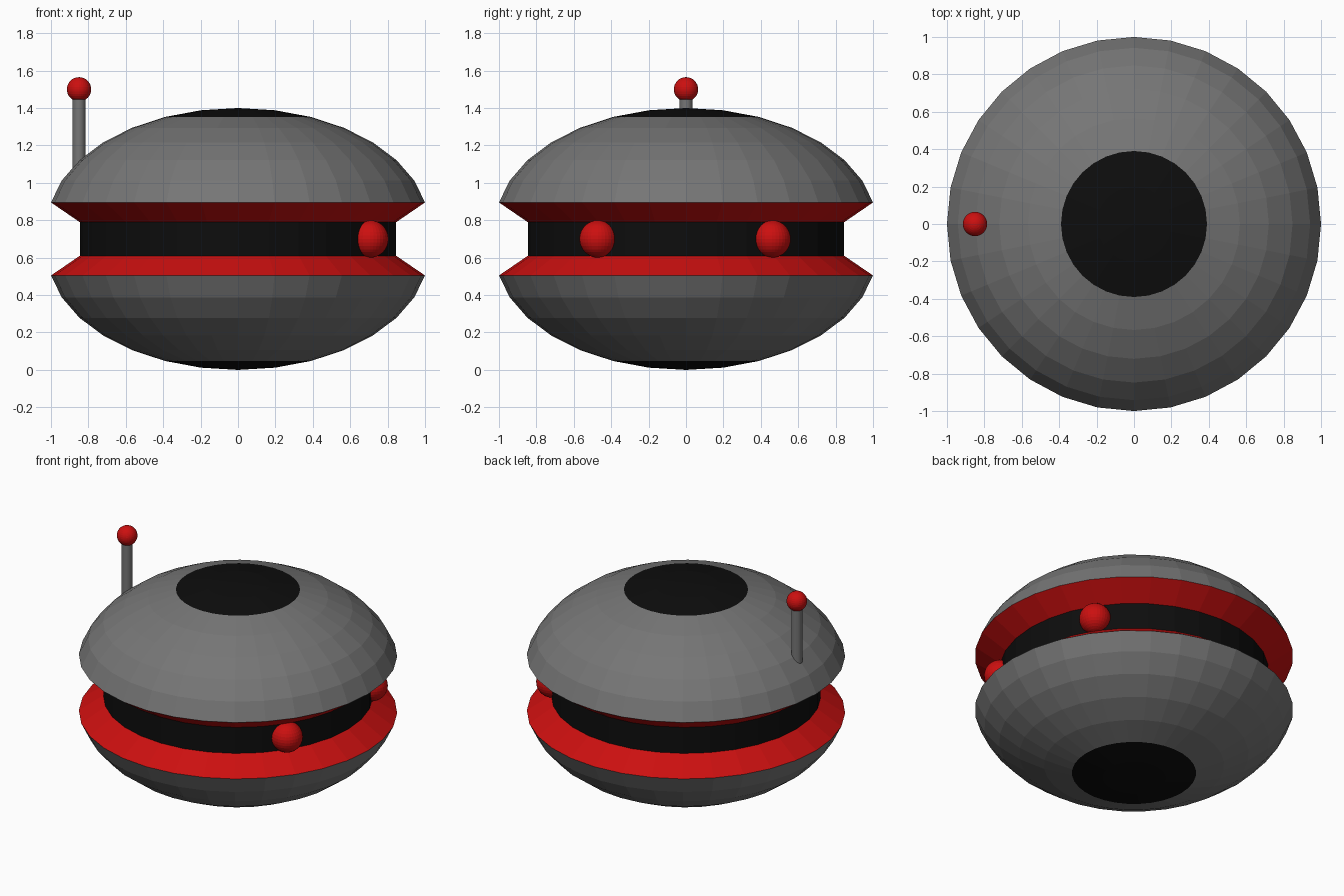
import bpy, bmesh
from math import sin, cos, pi

if "Cube" in bpy.data.objects:
    bpy.data.objects.remove(bpy.data.objects["Cube"])

SEG, MID = 32, 0.70


def material(name, rgb):
    m = bpy.data.materials.new(name)
    m.diffuse_color = (*rgb, 1)
    m.use_nodes = True
    m.node_tree.nodes["Principled BSDF"].inputs["Base Color"].default_value = m.diffuse_color
    return m


RED = material("red", (0.6, 0.005, 0.005))
BLACK = material("black", (0.004, 0.004, 0.004))
GREY = material("grey", (0.18, 0.18, 0.18))


def lathe(name, profile, bands):
    """Spin a (radius, z) profile; bands holds one material per profile edge."""
    bm = bmesh.new()
    rings = []
    for r, z in profile:
        n = SEG if r > 1e-5 else 1
        rings.append([bm.verts.new((r * cos(2 * pi * i / SEG), r * sin(2 * pi * i / SEG), z))
                      for i in range(n)])
    mats = [GREY, RED, BLACK]
    for a, b, mat in zip(rings, rings[1:], bands):
        for i in range(SEG):
            j = (i + 1) % SEG
            quad = [a[i % len(a)], a[j % len(a)], b[j % len(b)], b[i % len(b)]]
            face = bm.faces.new(list(dict.fromkeys(quad)))
            face.material_index = mats.index(mat)
    bmesh.ops.recalc_face_normals(bm, faces=bm.faces)
    me = bpy.data.meshes.new(name)
    bm.to_mesh(me)
    bm.free()
    for m in mats:
        me.materials.append(m)
    ob = bpy.data.objects.new(name, me)
    bpy.context.collection.objects.link(ob)
    return ob


def ball(name, loc, r):
    bpy.ops.mesh.primitive_uv_sphere_add(segments=32, ring_count=16, radius=r, location=loc)
    bpy.context.object.name = name
    bpy.context.object.data.materials.append(RED)


# Saucer body: two domed shells, red lips and a recessed black waist
R, H = 1.0 / sin(7 * pi / 16), 0.627
lift = MID - H
half = [(R * sin(k * pi / 16), lift + H * cos(k * pi / 16)) for k in range(8)]
half[0] = (0, half[0][1])
half.append((0.846, 0.09))
profile = [(r, MID + z) for r, z in half] + [(r, MID - z) for r, z in reversed(half)]
side = [BLACK] * 2 + [GREY] * 5 + [RED]
lathe("saucer_body", profile, side + [BLACK] + side[::-1])

# Eyes on the waist
for label, y in (("front", -0.47), ("back", 0.46)):
    ball(label + "_eye", (0.705, y, MID), 0.1)

# Antenna
bpy.ops.mesh.primitive_cylinder_add(vertices=32, radius=0.035, depth=0.5, location=(-0.85, 0, 1.25))
bpy.context.object.name = "antenna_rod"
bpy.context.object.data.materials.append(GREY)
ball("antenna_tip", (-0.85, 0, 1.5), 0.065)
